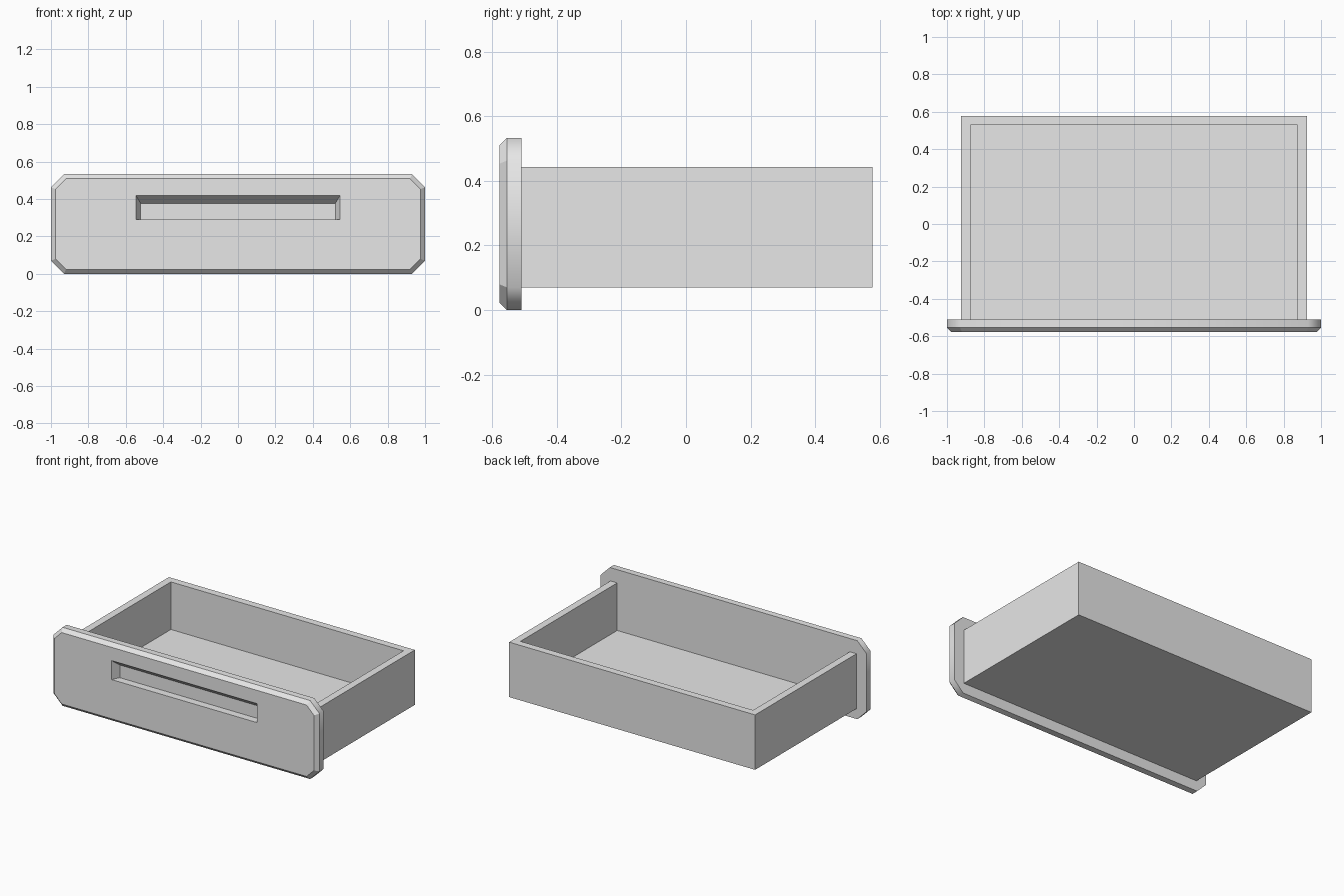
import bpy
import bmesh

if "Cube" in bpy.data.objects:
    bpy.data.objects.remove(bpy.data.objects["Cube"])

# Shared flat grey
grey = bpy.data.materials.new("light_grey")
grey.use_nodes = True
grey.diffuse_color = (0.8, 0.8, 0.8, 1)
grey.node_tree.nodes["Principled BSDF"].inputs["Base Color"].default_value = (0.8, 0.8, 0.8, 1)

FRONT, BEVEL_Y, PANEL_BACK, BACK = -0.578, -0.554, -0.51, 0.578
HEIGHT, CORNER, BEVEL = 0.533, 0.07, 0.024


def finish(bm, name):
    mesh = bpy.data.meshes.new(name)
    bm.to_mesh(mesh)
    bm.free()
    mesh.materials.append(grey)
    obj = bpy.data.objects.new(name, mesh)
    bpy.context.collection.objects.link(obj)
    return obj


def ring(bm, points):
    return [bm.verts.new(p) for p in points]


def skin(bm, a, b, closed=True):
    """Join two rings of vertices with quads."""
    count = len(a) if closed else len(a) - 1
    faces = []
    for i in range(count):
        j = (i + 1) % len(a)
        faces.append(bm.faces.new((a[i], a[j], b[j], b[i])))
    return faces


def clipped_rect(y, inset):
    """Rectangle with clipped corners, offset evenly inward."""
    x, bottom, top = 1 - inset, inset, HEIGHT - inset
    c = CORNER - inset * 0.586
    return [(x - c, y, bottom), (x, y, bottom + c), (x, y, top - c), (x - c, y, top),
            (c - x, y, top), (-x, y, top - c), (-x, y, bottom + c), (c - x, y, bottom)]


def rect(y, x, bottom, top):
    return [(-x, y, bottom), (x, y, bottom), (x, y, top), (-x, y, top)]


# Front panel: clipped slab with a bevelled front and a recessed grip
bm = bmesh.new()
back = ring(bm, clipped_rect(PANEL_BACK, 0))
middle = ring(bm, clipped_rect(BEVEL_Y, 0))
front = ring(bm, clipped_rect(FRONT, BEVEL))
for face in skin(bm, back, middle):
    face.smooth = True
skin(bm, middle, front)
bm.faces.new(back[::-1])

opening = ring(bm, rect(FRONT, 0.546, 0.29, 0.419))
pocket = ring(bm, rect(FRONT + 0.052, 0.52, 0.29, 0.376))
skin(bm, opening, pocket)
bm.faces.new(pocket)

# Fill the front around the grip opening
border = [e for e in bm.edges if e.is_boundary]
bmesh.ops.triangle_fill(bm, use_beauty=True, edges=border, normal=(0, -1, 0))
bmesh.ops.recalc_face_normals(bm, faces=bm.faces)
finish(bm, "front_panel")


# Drawer box: floor, two sides and back, closed at the front by the panel
def u_shape(z, inset):
    x, y = 0.924 - inset, BACK - inset
    return [(x, PANEL_BACK, z), (x, y, z), (-x, y, z), (-x, PANEL_BACK, z)]


WALL, BASE, RIM = 0.05, 0.07, 0.443
bm = bmesh.new()
rings = [ring(bm, u_shape(z, inset)) for z, inset in
         ((BASE, 0), (RIM, 0), (RIM, WALL), (BASE + WALL, WALL))]
for lower, upper in zip(rings, rings[1:]):
    skin(bm, lower, upper, closed=False)
bm.faces.new(rings[0][::-1])
bm.faces.new(rings[-1])
finish(bm, "drawer_box")
